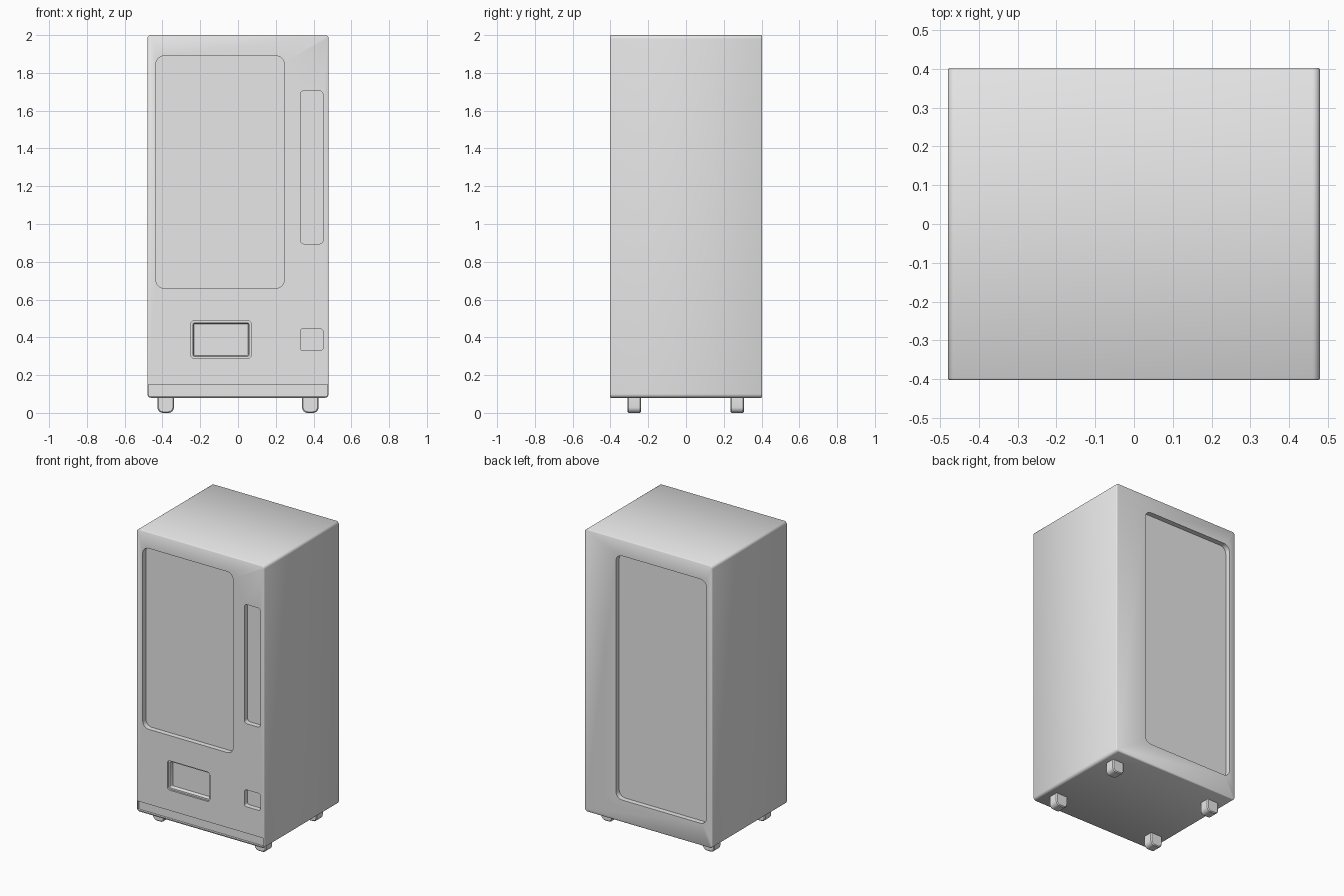
import bpy
import bmesh
from math import cos, sin, pi, radians

old = bpy.data.objects.get("Cube")
if old:
    bpy.data.objects.remove(old, do_unlink=True)

grey = bpy.data.materials.new("plain_grey")
grey.use_nodes = True
colour = (0.8, 0.8, 0.8, 1)
grey.diffuse_color = colour
grey.node_tree.nodes["Principled BSDF"].inputs["Base Color"].default_value = colour


def rounded_rect(x0, x1, z0, z1, r, inset, steps=6):
    """Outline of a rounded rectangle in the x-z plane, shrunk by inset."""
    x0, x1, z0, z1 = x0 + inset, x1 - inset, z0 + inset, z1 - inset
    r = max(r - inset, 0.003)
    corners = [(x1 - r, z1 - r), (x0 + r, z1 - r), (x0 + r, z0 + r), (x1 - r, z0 + r)]
    return [(cx + r * cos((q + i / steps) * pi / 2), cz + r * sin((q + i / steps) * pi / 2))
            for q, (cx, cz) in enumerate(corners) for i in range(steps + 1)]


def loft(name, rect, radius, rings):
    """Solid along y through rounded rectangles given as (y, inset)."""
    bm = bmesh.new()
    loops = [[bm.verts.new((x, y, z)) for x, z in rounded_rect(*rect, radius, inset)]
             for y, inset in rings]
    for a, b in zip(loops, loops[1:]):
        for i in range(len(a)):
            j = (i + 1) % len(a)
            bm.faces.new((a[i], a[j], b[j], b[i]))
    bm.faces.new(loops[0])
    bm.faces.new(loops[-1])
    bmesh.ops.recalc_face_normals(bm, faces=bm.faces)
    mesh = bpy.data.meshes.new(name)
    bm.to_mesh(mesh)
    bm.free()
    mesh.materials.append(grey)
    obj = bpy.data.objects.new(name, mesh)
    bpy.context.collection.objects.link(obj)
    return obj


def activate(obj):
    bpy.ops.object.select_all(action='DESELECT')
    obj.select_set(True)
    bpy.context.view_layer.objects.active = obj


def cut(target, rect, radius, rings):
    """Sink a recess into the target."""
    cutter = loft("cutter", rect, radius, rings)
    cutter.hide_render = True
    mod = target.modifiers.new("recess", 'BOOLEAN')
    mod.operation = 'DIFFERENCE'
    mod.solver = 'EXACT'
    mod.object = cutter
    activate(target)
    bpy.ops.object.modifier_apply(modifier=mod.name)
    bpy.data.objects.remove(cutter, do_unlink=True)


# Cabinet with softened front and back rims
D = 0.403
cabinet = loft("cabinet", (-0.48, 0.48, 0.08, 2.0), 0.02,
               [(-D, 0.005), (-D + 0.002, 0.002), (-D + 0.005, 0),
                (D - 0.005, 0), (D - 0.002, 0.002), (D, 0.005)])

# Front recesses: window, payment strip, coin return, kick plate
deep = [(-D - 0.05, 0), (-D + 0.035, 0)]
cut(cabinet, (-0.435, 0.245, 0.66, 1.89), 0.045, deep)
cut(cabinet, (0.33, 0.45, 0.895, 1.705), 0.02, deep)
cut(cabinet, (0.33, 0.45, 0.33, 0.445), 0.015, deep)
cut(cabinet, (-0.474, 0.474, 0.09, 0.15), 0.004, [(-D - 0.05, 0), (-D + 0.015, 0)])

# Delivery hatch: shallow rim, then a deeper pocket with sloped walls
cut(cabinet, (-0.25, 0.07, 0.288, 0.488), 0.02,
    [(-D - 0.05, 0), (-D + 0.012, 0), (-D + 0.0121, 0.011), (-D + 0.035, 0.017)])

# Back panel recess
cut(cabinet, (-0.435, 0.245, 0.23, 1.89), 0.045, [(D - 0.035, 0), (D + 0.05, 0)])

# Four feet
parts = [cabinet]
for side, x in (("left", 0.383), ("right", -0.383)):
    for end, y in (("front", -0.274), ("back", 0.271)):
        parts.append(loft(f"{end}_{side}_foot", (x - 0.044, x + 0.044, 0, 0.13), 0.03,
                          [(y - 0.036, 0.006), (y - 0.03, 0), (y + 0.03, 0), (y + 0.036, 0.006)]))

for part in parts:
    activate(part)
    bpy.ops.object.shade_smooth_by_angle(angle=radians(35))
